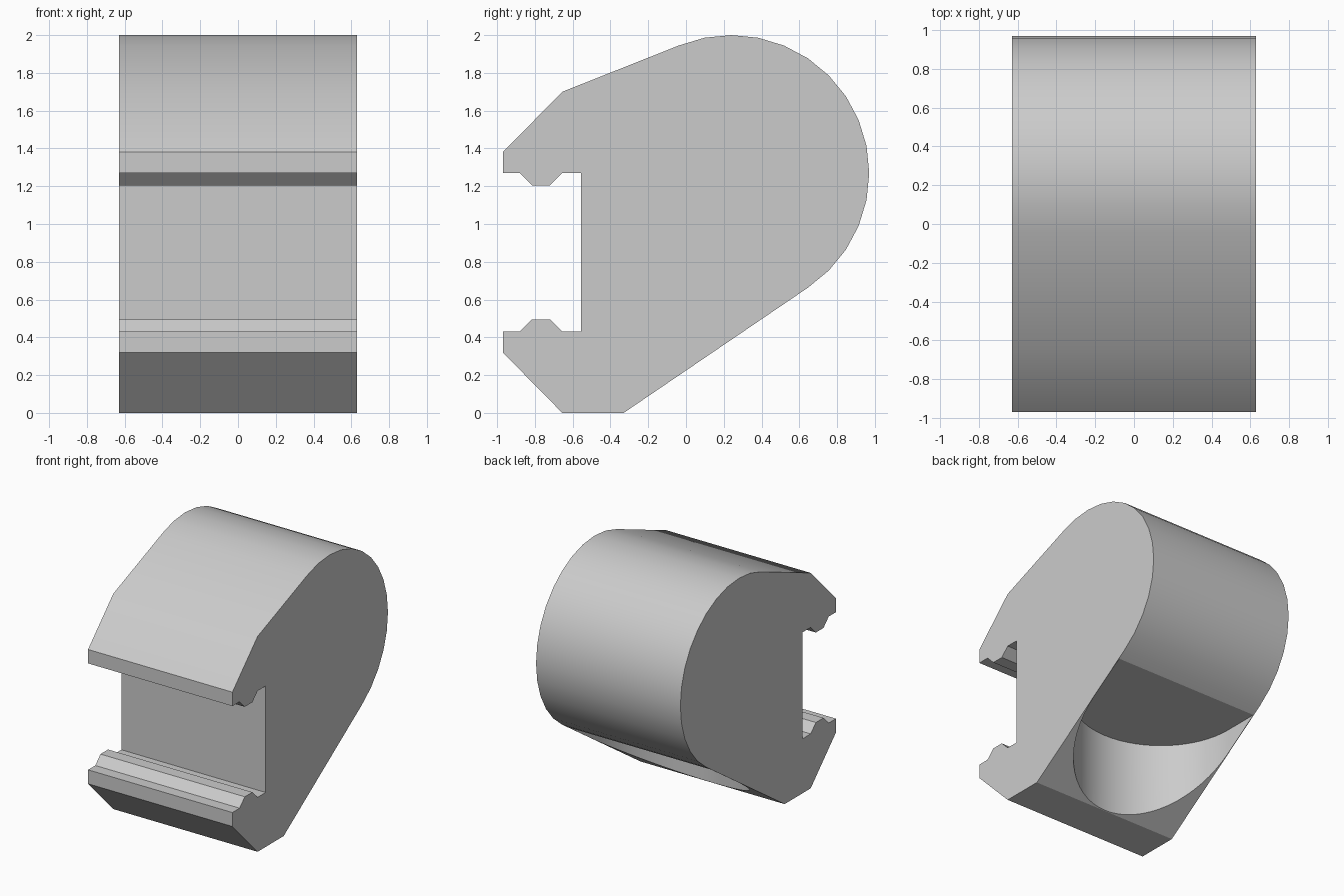
import bpy, bmesh
from math import sin, cos, pi, radians

cube = bpy.data.objects.get("Cube")
if cube:
    bpy.data.objects.remove(cube, do_unlink=True)

HALF_WIDTH = 0.63
MID_Z = 0.85


def material(name, rgb):
    mat = bpy.data.materials.new(name)
    mat.use_nodes = True
    mat.diffuse_color = (*rgb, 1)
    mat.node_tree.nodes["Principled BSDF"].inputs["Base Color"].default_value = (*rgb, 1)
    return mat


def prism(name, points, offset, mat):
    """Extrude a closed outline of 3D points along an offset."""
    bm = bmesh.new()
    face = bm.faces.new([bm.verts.new(p) for p in points])
    side = bmesh.ops.extrude_face_region(bm, geom=[face])
    moved = [v for v in side["geom"] if isinstance(v, bmesh.types.BMVert)]
    bmesh.ops.translate(bm, verts=moved, vec=offset)
    bmesh.ops.recalc_face_normals(bm, faces=bm.faces)
    mesh = bpy.data.meshes.new(name)
    bm.to_mesh(mesh)
    bm.free()
    mesh.materials.append(mat)
    obj = bpy.data.objects.new(name, mesh)
    bpy.context.collection.objects.link(obj)
    return obj


grey = material("light grey", (0.6, 0.6, 0.6))

# Clamp outline: rounded back, then the upper jaw and its mirrored lower jaw
rounded = [(0.24 + 0.73 * cos(a), 1.27 + 0.73 * sin(a))
           for a in (radians(-56.25 + 11.25 * i) for i in range(16))]
jaw = [(-0.655, 1.70), (-0.97, 1.38), (-0.97, 1.27), (-0.88, 1.27),
       (-0.815, 1.205), (-0.72, 1.205), (-0.655, 1.27), (-0.555, 1.27)]
lower_jaw = [(y, 2 * MID_Z - z) for y, z in reversed(jaw)]
outline = rounded + jaw + lower_jaw + [(-0.33, 0)]
body = prism("clamp_body", [(-HALF_WIDTH, y, z) for y, z in outline],
             (2 * HALF_WIDTH, 0, 0), grey)

# Round-ended pocket cut upward into the sloping underside
R = HALF_WIDTH - 0.004
arc = [(R * cos(a), 0.30 + R * sin(a), -0.2)
       for a in (pi + pi * i / 32 for i in range(33))]
cutter = prism("pocket_cutter", arc + [(R, 1.2, -0.2), (-R, 1.2, -0.2)],
               (0, 0, 0.82), grey)
cutter.hide_render = True

cut = body.modifiers.new("pocket", 'BOOLEAN')
cut.operation = 'DIFFERENCE'
cut.solver = 'EXACT'
cut.object = cutter

# Apply the cut and smooth the curved faces
bpy.ops.object.select_all(action='DESELECT')
body.select_set(True)
bpy.context.view_layer.objects.active = body
bpy.ops.object.modifier_apply(modifier=cut.name)
bpy.data.objects.remove(cutter, do_unlink=True)
bpy.ops.object.shade_smooth_by_angle(angle=radians(30))
